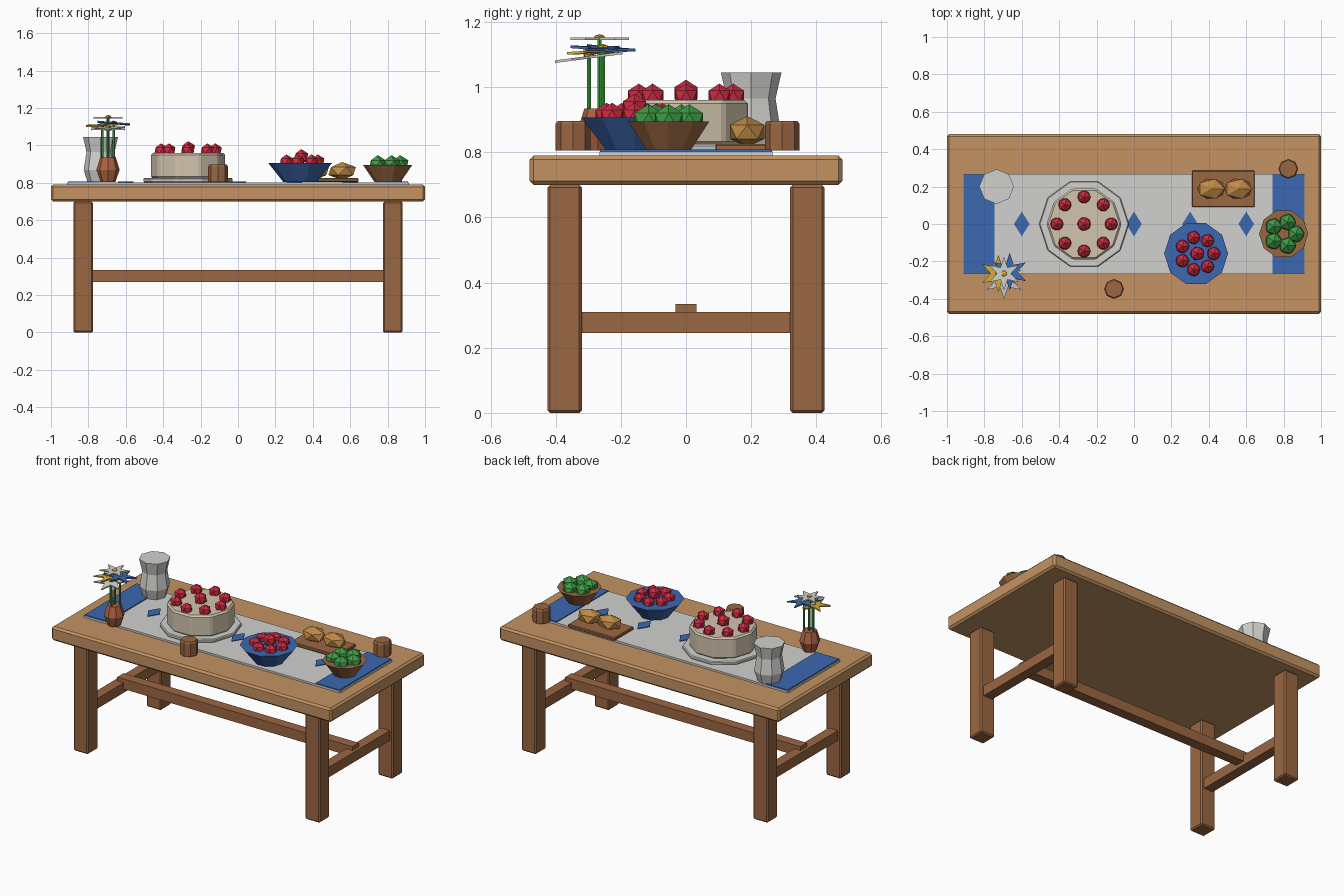
import bpy, bmesh, math
from mathutils import Matrix, Vector

cube = bpy.data.objects.get("Cube")
if cube:
    bpy.data.objects.remove(cube, do_unlink=True)


def material(name, rgb):
    m = bpy.data.materials.new(name)
    m.use_nodes = True
    m.diffuse_color = (*rgb, 1)
    m.node_tree.nodes["Principled BSDF"].inputs["Base Color"].default_value = (*rgb, 1)
    return m


pale_wood = material("pale_wood", (.55, .29, .125))
wood = material("brown_wood", (.33, .135, .055))
white = material("soft_white", (.64, .64, .62))
blue = material("blue", (.045, .14, .44))
red = material("berry_red", (.60, .025, .055))
green = material("green", (.05, .33, .06))
cream = material("cream", (.65, .56, .43))
crust = material("golden_crust", (.53, .26, .065))
clay = material("clay", (.42, .12, .055))
yellow = material("yellow", (.70, .42, .035))


def finish(name, bm, mat, loc=(0, 0, 0), bevel=0):
    bmesh.ops.recalc_face_normals(bm, faces=bm.faces)
    mesh = bpy.data.meshes.new(name)
    bm.to_mesh(mesh)
    bm.free()
    mesh.materials.append(mat)
    ob = bpy.data.objects.new(name, mesh)
    ob.location = loc
    bpy.context.collection.objects.link(ob)
    if bevel:
        mod = ob.modifiers.new("edge_bevel", 'BEVEL')
        mod.width = bevel
        mod.segments = 1
        mod.limit_method = 'ANGLE'
    return ob


def box(name, x, y, z, mat, bevel=0):
    """Box from (low, high) ranges on each axis."""
    bm = bmesh.new()
    bmesh.ops.create_cube(bm, size=1)
    size = [b - a for a, b in (x, y, z)]
    mid = [(a + b) / 2 for a, b in (x, y, z)]
    bmesh.ops.scale(bm, vec=size, verts=bm.verts)
    return finish(name, bm, mat, mid, bevel)


def lathe(name, x, y, profile, sides, mat, bevel=0):
    """Closed faceted solid from (radius, height) pairs."""
    bm = bmesh.new()
    rings = []
    for r, z in profile:
        angles = [math.tau * i / sides for i in range(sides)]
        rings.append([bm.verts.new((r * math.cos(a), r * math.sin(a), z)) for a in angles])
    for low, high in zip(rings, rings[1:]):
        for i in range(sides):
            j = (i + 1) % sides
            bm.faces.new((low[i], low[j], high[j], high[i]))
    bm.faces.new(rings[0])
    bm.faces.new(rings[-1])
    return finish(name, bm, mat, (x, y, 0), bevel)


def lump(name, loc, size, mat):
    bm = bmesh.new()
    bmesh.ops.create_icosphere(bm, subdivisions=1, radius=1)
    bmesh.ops.scale(bm, vec=size, verts=bm.verts)
    return finish(name, bm, mat, loc)


def fruit_ring(name, x, y, z, ring, count, size, mat):
    for i in range(count):
        a = math.tau * i / count
        lump(f"{name}_{i + 1}", (x + ring * math.cos(a), y + ring * math.sin(a), z), (size,) * 3, mat)


def plate(name, outline, loc, thick, mat, turn=Matrix()):
    """Thin flat shape extruded from an outline."""
    bm = bmesh.new()
    face = bm.faces.new([bm.verts.new((px, py, 0)) for px, py in outline])
    new = bmesh.ops.extrude_face_region(bm, geom=[face])["geom"]
    bmesh.ops.translate(bm, vec=(0, 0, thick), verts=[v for v in new if isinstance(v, bmesh.types.BMVert)])
    bmesh.ops.transform(bm, matrix=turn, verts=bm.verts)
    return finish(name, bm, mat, loc)


# Table
box("table_top", (-1, 1), (-.48, .48), (.70, .79), pale_wood, .012)
for sx, side in ((1, "left"), (-1, "right")):
    for sy, end in ((-1, "front"), (1, "back")):
        box(f"{end}_{side}_leg", sorted((sx * .775, sx * .88)), sorted((sy * .32, sy * .425)),
            (0, .70), wood, .008)
    box(f"{side}_cross_rail", sorted((sx * .795, sx * .86)), (-.33, .33), (.245, .31), wood)
box("long_stretcher", (-.84, .84), (-.033, .033), (.27, .335), wood)

# Table runner with end bands and diamonds
box("runner", (-.915, .915), (-.266, .266), (.79, .802), white)
for name, x in (("right_band", (-.91, -.745)), ("left_band", (.74, .91))):
    box(name, x, (-.264, .264), (.80, .808), blue)
for i in range(-2, 3):
    plate(f"diamond_{i + 3}", [(.042, 0), (0, .066), (-.042, 0), (0, -.066)],
          (i * .3, 0, .80), .006, blue)

# Layer cake on its plate
cake_x = -.267
lathe("cake_plate", cake_x, 0, [(.24, .803), (.24, .825)], 10, white, .005)
lathe("cake", cake_x, 0, [(.2, .823), (.2, .96)], 10, cream, .01)
fruit_ring("cake_berry", cake_x, 0, .972, .145, 8, .039, red)
lump("cake_centre_berry", (cake_x, 0, .982), (.041,) * 3, red)

# Bowls of fruit
lathe("berry_bowl", .332, -.158, [(.09, .805), (.171, .907)], 10, blue)
fruit_ring("bowl_berry", .338, -.158, .912, .088, 7, .04, red)
lump("bowl_centre_berry", (.338, -.158, .938), (.042,) * 3, red)
lathe("apple_bowl", .80, -.053, [(.07, .805), (.131, .895)], 10, wood)
fruit_ring("apple", .80, -.053, .898, .066, 5, .05, green)

# Bread board
box("bread_board", (.31, .645), (.09, .285), (.805, .825), wood, .004)
for i, x in enumerate((.413, .557)):
    lump(f"loaf_{i + 1}", (x, .188, .863), (.082, .062, .048), crust)

# Cups
for name, x, y in (("front_cup", -.107, -.347), ("back_cup", .825, .295)):
    lathe(name, x, y, [(.053, .805), (.053, .888), (.047, .897)], 8, wood)

# Tall jug
lathe("jug", -.735, .2, [(.07, .805), (.09, .87), (.075, .965), (.093, 1.045)], 8, white)

# Flower pot with stems and star blossoms
lathe("flower_pot", -.695, -.27, [(.04, .805), (.062, .87), (.042, .935)], 8, clay)
flowers = (
    ("top", -.695, -.265, 1.145, .09, white, yellow, (0, 0)),
    ("gold", -.725, -.265, 1.105, .1, yellow, white, (.05, -.06)),
    ("blue", -.665, -.255, 1.115, .1, blue, yellow, (-.05, .08)),
    ("low", -.695, -.298, 1.088, .105, white, yellow, (.13, 0)),
)
for name, x, y, z, r, petal, heart, (tx, ty) in flowers:
    lathe(f"{name}_stem", x, y, [(.007, .92), (.007, z)], 6, green)
    star = []
    for i in range(12):
        a = math.tau * i / 12 + math.pi / 2
        rad = r if i % 2 == 0 else r * .42
        star.append((rad * math.cos(a), rad * math.sin(a)))
    turn = Matrix.Rotation(tx, 4, 'X') @ Matrix.Rotation(ty, 4, 'Y')
    plate(f"{name}_petals", star, (x, y, z), .008, petal, turn)
    lump(f"{name}_heart", Vector((x, y, z + .008)), (.018, .018, .01), heart)
